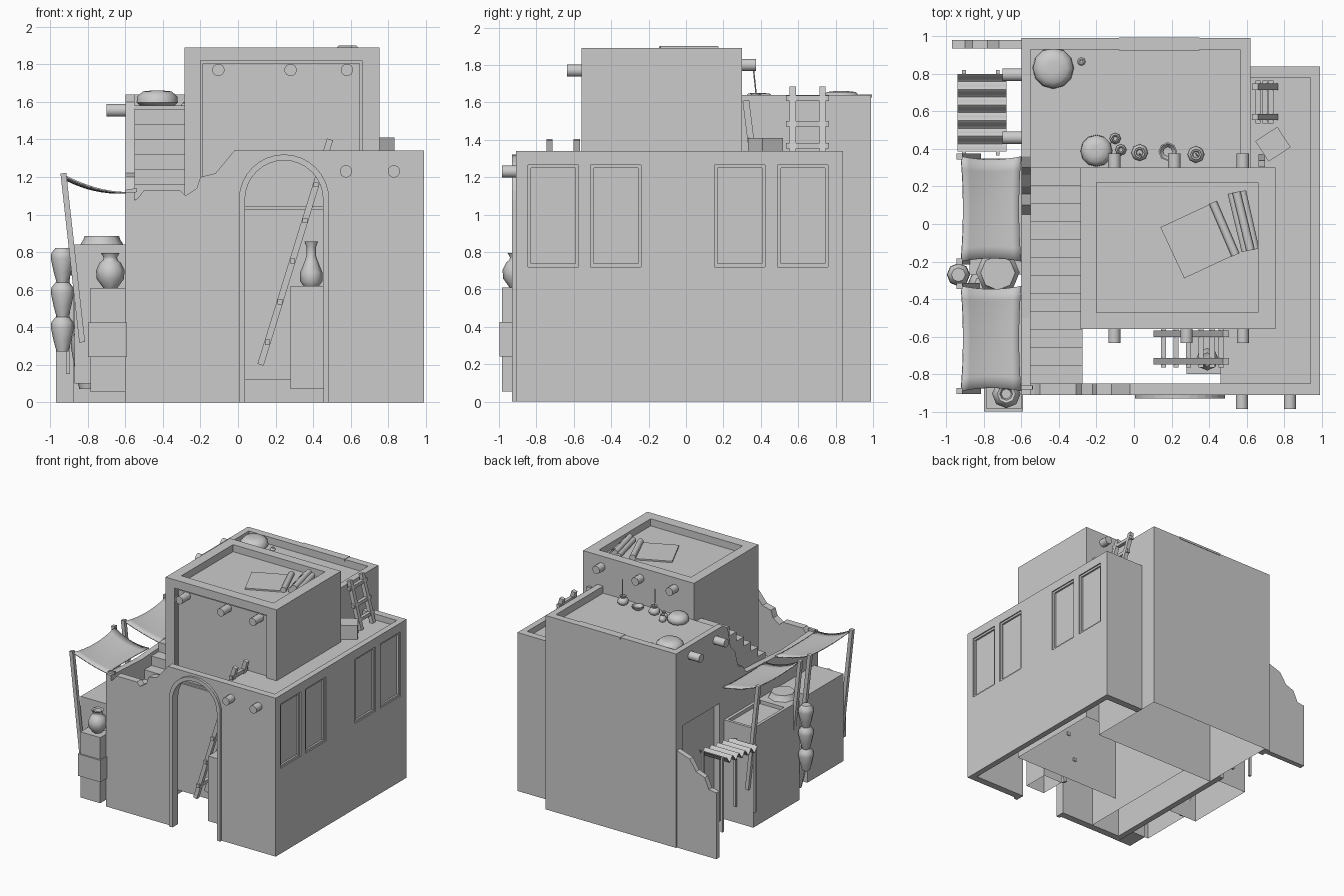
import bpy, bmesh, math
from mathutils import Vector, Matrix

if "Cube" in bpy.data.objects:
    bpy.data.objects.remove(bpy.data.objects["Cube"])


def finish(name, bm, smooth=False):
    bmesh.ops.recalc_face_normals(bm, faces=bm.faces)
    me = bpy.data.meshes.new(name)
    bm.to_mesh(me)
    bm.free()
    ob = bpy.data.objects.new(name, me)
    bpy.context.collection.objects.link(ob)
    bpy.context.view_layer.objects.active = ob
    if smooth:
        bpy.ops.object.select_all(action='DESELECT')
        ob.select_set(True)
        bpy.ops.object.shade_smooth_by_angle(angle=math.radians(50))
    return ob


def box(name, x0, x1, y0, y1, z0, z1, rot=0):
    bm = bmesh.new()
    bmesh.ops.create_cube(bm, size=1)
    m = (Matrix.Translation(((x0 + x1) / 2, (y0 + y1) / 2, (z0 + z1) / 2))
         @ Matrix.Rotation(math.radians(rot), 4, 'Z')
         @ Matrix.Diagonal((x1 - x0, y1 - y0, z1 - z0, 1)))
    bm.transform(m)
    return finish(name, bm)


def prism(name, pts, axis, a, b, smooth=False):
    """Extrude a profile: axis 'y' takes (x, z) points, axis 'x' takes (y, z)."""
    bm = bmesh.new()
    put = (lambda p, t: (p[0], t, p[1])) if axis == 'y' else (lambda p, t: (t, p[0], p[1]))
    f = bm.faces.new([bm.verts.new(put(p, a)) for p in pts])
    r = bmesh.ops.extrude_face_region(bm, geom=[f])
    d = Vector((0, b - a, 0)) if axis == 'y' else Vector((b - a, 0, 0))
    bmesh.ops.translate(bm, vec=d, verts=[v for v in r['geom'] if isinstance(v, bmesh.types.BMVert)])
    return finish(name, bm, smooth)


def lathe(name, prof, loc, n=8):
    bm = bmesh.new()
    rings = [[bm.verts.new((loc[0] + r * math.cos(2 * math.pi * i / n),
                            loc[1] + r * math.sin(2 * math.pi * i / n), loc[2] + z))
              for i in range(n)] for r, z in prof]
    for lo, hi in zip(rings, rings[1:]):
        for i in range(n):
            bm.faces.new((lo[i], lo[(i + 1) % n], hi[(i + 1) % n], hi[i]))
    bm.faces.new(rings[0])
    bm.faces.new(rings[-1])
    return finish(name, bm, True)


def rod(name, p, q, r, n=12):
    p, q = Vector(p), Vector(q)
    bm = bmesh.new()
    bmesh.ops.create_cone(bm, cap_ends=True, segments=n, radius1=r, radius2=r, depth=(q - p).length)
    rot = (q - p).to_track_quat('Z', 'Y').to_matrix().to_4x4()
    bm.transform(Matrix.Translation((p + q) / 2) @ rot @ Matrix.Rotation(math.pi / n, 4, 'Z'))
    return finish(name, bm, n > 4)


def cut(ob, *dims):
    for d in dims:
        c = box("cutter", *d)
        c.hide_render = True
        m = ob.modifiers.new("cut", 'BOOLEAN')
        m.operation, m.solver, m.object = 'DIFFERENCE', 'EXACT', c
        bpy.context.view_layer.objects.active = ob
        bpy.ops.object.modifier_apply(modifier=m.name)
        bpy.data.objects.remove(c)


def open_bottom(ob):
    bm = bmesh.new()
    bm.from_mesh(ob.data)
    low = min(v.co.z for v in bm.verts)
    under = [f for f in bm.faces if all(v.co.z < low + 0.001 for v in f.verts)]
    bmesh.ops.delete(bm, geom=under, context='FACES')
    bm.to_mesh(ob.data)
    bm.free()


def ladder(name, foot, top, y0, y1, rungs):
    foot, top = Vector(foot), Vector(top)
    for y in (y0, y1):
        rod(name + "_rail", (foot.x, y, foot.y), (top.x, y, top.y), 0.024, 4)
    for t in rungs:
        p = foot.lerp(top, t)
        rod(name + "_rung", (p.x, y0 - 0.035, p.y), (p.x, y1 + 0.035, p.y), 0.02, 4)


# front wall with arched doorway and broken left top
arch = lambda r: [(0.245 - r * math.cos(math.pi * i / 16), 1.08 + r * math.sin(math.pi * i / 16))
                  for i in range(17)]
front = ([(-0.6, 0), (-0.6, 1.12), (-0.56, 1.07), (-0.53, 1.09), (-0.5, 1.13), (-0.31, 1.13),
          (-0.28, 1.1), (-0.22, 1.14), (-0.2, 1.2), (-0.12, 1.22), (-0.02, 1.34), (0.99, 1.34),
          (0.99, 0), (0.455, 0)] + arch(0.21)[::-1] + [(0.035, 0)])
prism("front_wall", front, 'y', -0.91, -0.85)
trim = [(0.005, 0)] + arch(0.24) + [(0.485, 0), (0.455, 0)] + arch(0.208)[::-1] + [(0.037, 0)]
prism("arch_trim", trim, 'y', -0.93, -0.86)

# right wing: shell walls, roof and recessed windows
wall = box("right_wall", 0.94, 0.99, -0.85, 0.84, 0, 1.34)
for y in (-0.71, -0.375, 0.2875, 0.625):
    cut(wall, (0.98, 1.1, y - 0.135, y + 0.135, 0.72, 1.265),
        (0.965, 1.1, y - 0.118, y + 0.118, 0.737, 1.248))
box("right_wing_back_wall", 0.62, 0.94, 0.78, 0.84, 0, 1.34)
box("right_wing_roof", 0.46, 0.94, -0.85, 0.78, 1.24, 1.29)

# tower with recessed roof and front panel
tower = box("tower", -0.285, 0.753, -0.56, 0.30, 0.12, 1.89)
cut(tower, (-0.2, 0.66, -0.47, 0.22, 1.83, 2.0),
    (-0.2, 0.66, -0.7, -0.545, 1.03, 1.82), (-0.187, 0.647, -0.7, -0.53, 1.043, 1.805))
open_bottom(tower)

# back block with parapet
back = box("back_block", -0.55, 0.62, 0.30, 0.99, 0, 1.64)
cut(back, (-0.56, 0.565, 0.29, 0.93, 1.58, 1.8))
open_bottom(back)
box("back_parapet_patch", -0.08, 0.35, 0.925, 0.994, 1.625, 1.643)

# left wall: broken slope beside the stairs, shallow door recess
prism("left_wall", [(-0.91, 0), (-0.91, 1.12), (-0.5, 1.1), (0.05, 1.13), (0.1, 1.2), (0.16, 1.22),
                    (0.2, 1.36), (0.26, 1.42), (0.3, 1.6), (0.36, 1.64), (0.99, 1.64), (0.99, 0),
                    (0.9, 0), (0.9, 1.0), (0.41, 1.0), (0.41, 0)], 'x', -0.6, -0.55)

# stairs
steps = [(-0.85, 0)]
for i in range(12):
    y, z = -0.85 + i * 0.0958, 0.68 + i * 0.08
    steps += [(y, z), (y + 0.0958, z)]
open_bottom(prism("stairs", steps + [(0.30, 0)], 'x', -0.55, -0.275))

# projecting roof beams
for x in (-0.105, 0.28, 0.58):
    rod("tower_front_beam", (x, -0.635, 1.77), (x, -0.5, 1.77), 0.033)
for x in (-0.105, 0.215, 0.58):
    rod("tower_back_beam", (x, 0.28, 1.8), (x, 0.375, 1.8), 0.034)
for x in (0.575, 0.83):
    rod("front_beam", (x, -0.985, 1.23), (x, -0.88, 1.23), 0.033)
for y in (0.46, 0.795):
    rod("left_beam", (-0.7, y, 1.555), (-0.57, y, 1.555), 0.035)

# ladders, crates, mat and logs
ladder("court_ladder", (0.12, 0.2), (0.49, 1.4), -0.73, -0.585, (0.1, 0.28, 0.46, 0.64, 0.8, 0.93))
ladder("roof_ladder", (0.75, 1.29), (0.645, 1.68), 0.57, 0.73, (0.2, 0.5, 0.85))
open_bottom(box("court_crate", 0.28, 0.46, -0.8, -0.58, 0.07, 0.62))
box("roof_crate", 0.67, 0.81, 0.36, 0.49, 1.28, 1.41, 33)
rod("leaning_plank", (0.68, 0.355, 1.33), (0.68, 0.32, 1.61), 0.025, 4)
box("tower_mat", 0.19, 0.49, -0.24, 0.06, 1.825, 1.842, 25)
for a, b, z in (((0.42, 0.115), (0.54, -0.165), 1.85), ((0.52, 0.165), (0.595, -0.145), 1.855),
                ((0.545, 0.17), (0.62, -0.14), 1.878), ((0.575, 0.175), (0.645, -0.135), 1.855)):
    rod("log", (*a, z), (*b, z), 0.024, 8)

# pottery: unit profiles scaled by radius and height
VASE = [(0.5, 0), (0.95, 0.25), (1, 0.5), (0.75, 0.72), (0.5, 0.8), (0.48, 0.88), (0.65, 1), (0.45, 0.97), (0.35, 0.85)]
TALL = [(0.7, 0), (0.98, 0.1), (1, 0.3), (0.6, 0.55), (0.42, 0.68), (0.42, 0.88), (0.6, 1), (0.4, 0.97)]
AMPH = [(0.5, 0), (0.75, 0.3), (1, 0.7), (0.95, 0.85), (0.6, 1)]
BOWL = [(0.5, 0), (0.95, 0.6), (1, 1), (0.85, 1), (0.5, 0.3)]
TUB = [(1, 0), (0.85, 0.6), (0.8, 1)]
SACK = [(0.75, 0), (1, 0.3), (0.97, 0.65), (0.7, 0.95), (0.3, 1)]


def pot(name, prof, x, y, z, r, h, n=8):
    lathe(name, [(a * r, b * h) for a, b in prof], (x, y, z), n)


pot("court_vase", TALL, 0.39, -0.72, 0.62, 0.06, 0.235)
pot("front_vase", VASE, -0.68, -0.905, 0.61, 0.076, 0.185)
for i in range(3):
    pot("hanging_amphora", AMPH, -0.935, -0.27, 0.27 + i * 0.184, 0.062, 0.184)
pot("counter_tub", TUB, -0.725, -0.26, 0.84, 0.115, 0.045)
pot("ground_urn", AMPH, -0.8, -0.33, 0.07, 0.09, 0.32)
pot("large_sack", SACK, -0.43, 0.83, 1.57, 0.11, 0.09, 12)
pot("roof_sack", SACK, -0.2, 0.39, 1.57, 0.085, 0.08, 12)
for x, y, r, h in ((-0.28, 0.865, 0.022, 0.03), (-0.1, 0.455, 0.03, 0.07), (-0.07, 0.395, 0.03, 0.06),
                   (0.03, 0.38, 0.045, 0.08), (0.33, 0.37, 0.045, 0.08)):
    pot("roof_jug", VASE, x, y, 1.57, r, h)
pot("roof_bowl", BOWL, 0.18, 0.385, 1.575, 0.05, 0.035)
for x in (0.03, 0.33):
    rod("twig", (x, 0.375, 1.64), (x + 0.01, 0.36, 1.78), 0.004, 5)

# market stall boxes on the left
box("front_crate_stack", -0.785, -0.6, -0.985, -0.8, 0.055, 0.61)
box("front_crate_band", -0.8, -0.59, -0.998, -0.79, 0.24, 0.425)
counter = box("counter_back", -0.875, -0.6, -0.27, 0.35, 0.0, 0.84)
cut(counter, (-0.85, -0.625, -0.1, 0.325, 0.81, 0.9))
open_bottom(counter)
open_bottom(box("counter_front", -0.87, -0.6, -0.86, -0.38, 0.1, 0.84))

# awnings with leaning poles
for y0, y1 in ((-0.2, 0.36), (-0.89, -0.33)):
    bm = bmesh.new()
    bmesh.ops.create_grid(bm, x_segments=8, y_segments=8, size=1)
    for v in bm.verts:
        s, t = v.co.x, v.co.y
        u, bu, bt = (s + 1) / 2, 1 - s * s, 1 - t * t
        v.co = (-0.92 + 0.32 * u + 0.012 * bt * -s,
                (y0 + y1) / 2 + t * (y1 - y0) / 2 * (1 - 0.06 * bu),
                1.21 - 0.09 * u - 0.02 * bu - 0.025 * bt * (1 - u))
    cloth = finish("awning_cloth", bm, True)
    cloth.modifiers.new("thickness", 'SOLIDIFY').thickness = 0.008
    for y in (y0, y1):
        rod("awning_pole", (-0.83, y, 0.32), (-0.93, y, 1.22), 0.022, 4)
for y in (-0.87, 0.345):
    rod("awning_hook", (-0.6, y, 1.12), (-0.54, y, 1.13), 0.015, 4)

# corrugated lean-to roof on posts
ys = [0.385 + 0.415 * i / 40 for i in range(41)]
wave = [(y, 0.70 + 0.06 * (y - 0.38) / 0.42 + 0.022 * math.cos(i * math.pi / 4)) for i, y in enumerate(ys)]
prism("corrugated_roof", wave + [(y, z - 0.01) for y, z in wave[::-1]], 'x', -0.94, -0.68, True)
for x in (-0.905, -0.725):
    for y in (0.375, 0.81):
        rod("lean_to_post", (x, y, 0.15), (x, y, 0.78 if y > 0.5 else 0.72), 0.014, 4)

# broken garden wall at the back left
prism("garden_wall", [(-0.97, 0), (-0.97, 0.56), (-0.9, 0.57), (-0.86, 0.66), (-0.78, 0.69),
                      (-0.72, 0.78), (-0.6, 0.82), (-0.6, 0)], 'y', 0.935, 0.98)
